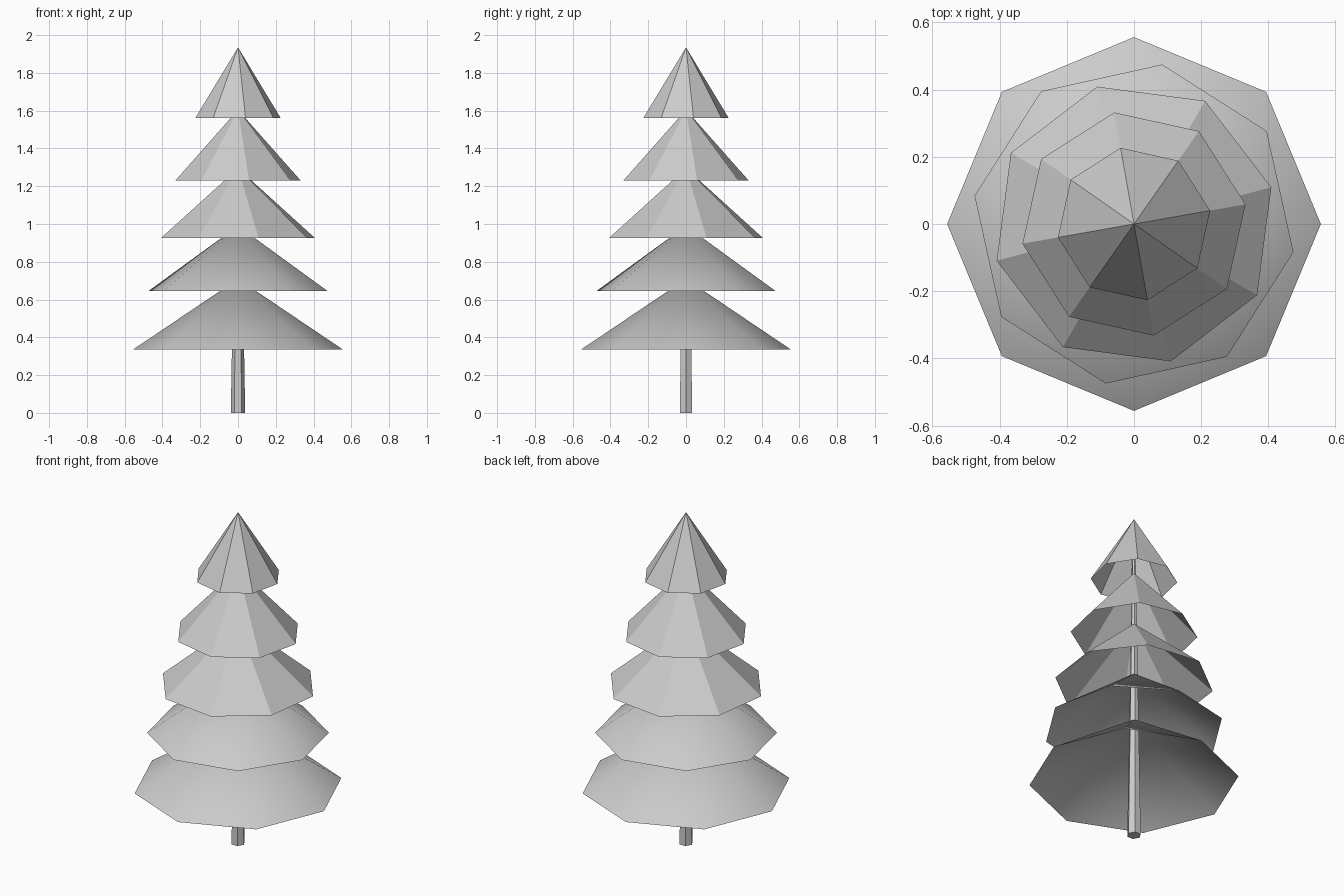
import bpy
import bmesh
from math import cos, sin, radians, tau

cube = bpy.data.objects.get("Cube")
if cube:
    bpy.data.objects.remove(cube, do_unlink=True)

# One plain colour for the whole tree
grey = bpy.data.materials.new("light_grey")
grey.use_nodes = True
colour = (0.6, 0.6, 0.6, 1)
grey.diffuse_color = colour
grey.node_tree.nodes["Principled BSDF"].inputs["Base Color"].default_value = colour


def ring(bm, sides, radius, z, turn=0):
    angles = [radians(turn) + tau * i / sides for i in range(sides)]
    return [bm.verts.new((radius * cos(a), radius * sin(a), z)) for a in angles]


def finish(name, bm, smooth_angle=None):
    mesh = bpy.data.meshes.new(name)
    bm.to_mesh(mesh)
    bm.free()
    mesh.materials.append(grey)
    obj = bpy.data.objects.new(name, mesh)
    bpy.context.collection.objects.link(obj)
    if smooth_angle:
        bpy.ops.object.select_all(action="DESELECT")
        obj.select_set(True)
        bpy.context.view_layer.objects.active = obj
        bpy.ops.object.shade_smooth_by_angle(angle=radians(smooth_angle))


# Hollow, open-bottomed cone of branches
def branch_tier(name, radius, rim, tip, turn):
    bm = bmesh.new()
    edge = ring(bm, 8, radius, rim, turn)
    apex = bm.verts.new((0, 0, tip))
    for a, b in zip(edge, edge[1:] + edge[:1]):
        bm.faces.new((a, b, apex))
    finish(name, bm, 29)


# Six-sided trunk tapering up through every tier
bm = bmesh.new()
bottom, top = ring(bm, 6, 0.038, 0), ring(bm, 6, 0.006, 1.88)
for i in range(6):
    j = (i + 1) % 6
    bm.faces.new((bottom[i], bottom[j], top[j], top[i]))
bm.faces.new(bottom[::-1])
bm.faces.new(top)
finish("trunk", bm)

# Name, radius, rim height, tip height, turn in degrees
tiers = [
    ("bottom_branches", 0.556, 0.335, 0.71, 0),
    ("lower_branches", 0.482, 0.645, 0.99, -10),
    ("middle_branches", 0.423, 0.925, 1.295, 15),
    ("upper_branches", 0.337, 1.23, 1.605, 10),
    ("top_branches", 0.23, 1.56, 1.935, 10),
]
for tier in tiers:
    branch_tier(*tier)
